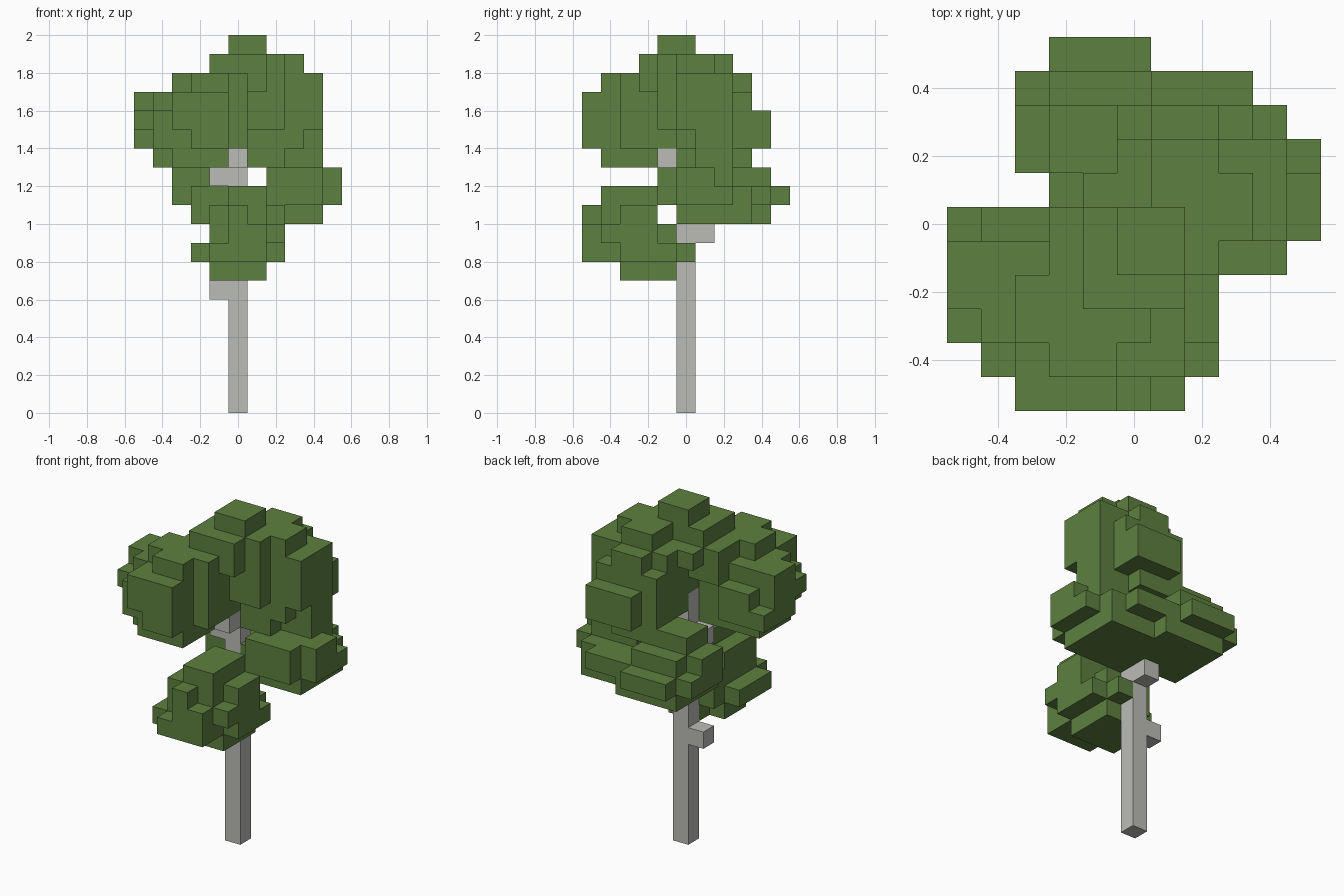
import bpy
import bmesh
import math
from mathutils import Vector

if "Cube" in bpy.data.objects:
    bpy.data.objects.remove(bpy.data.objects["Cube"], do_unlink=True)

UNIT = 0.1


def make_material(name, colour):
    mat = bpy.data.materials.new(name)
    mat.use_nodes = True
    mat.diffuse_color = colour
    mat.node_tree.nodes["Principled BSDF"].inputs["Base Color"].default_value = colour
    return mat


leaf_green = make_material("leaf_green", (0.11, 0.215, 0.05, 1))
bark_grey = make_material("bark_grey", (0.5, 0.5, 0.47, 1))

parts = {}     # part name -> set of filled cells
occupied = {}  # cell -> part name


def span(value):
    low, high = value if isinstance(value, tuple) else (value, value)
    return range(low, high + 1)


def fill(part, x, y, z):
    """Fill a block of cells, given inclusive ranges; earlier parts win."""
    cells = parts.setdefault(part, set())
    for i in span(x):
        for j in span(y):
            for k in span(z):
                if (i, j, k) not in occupied:
                    occupied[i, j, k] = part
                    cells.add((i, j, k))


def build(part, material):
    """Skin the exposed sides of a part and merge coplanar squares."""
    bm = bmesh.new()
    for cell in parts[part]:
        centre = Vector((cell[0], cell[1], cell[2] + 0.5)) * UNIT
        for axis in range(3):
            for sign in (-1, 1):
                beside = list(cell)
                beside[axis] += sign
                if tuple(beside) in occupied:
                    continue
                n = Vector((0, 0, 0))
                n[axis] = sign
                u = Vector((n.y, n.z, n.x))
                v = n.cross(u)
                half = UNIT / 2
                bm.faces.new([bm.verts.new(centre + (n + u * a + v * b) * half)
                              for a, b in ((-1, -1), (1, -1), (1, 1), (-1, 1))])
    bmesh.ops.remove_doubles(bm, verts=bm.verts, dist=UNIT / 100)
    bmesh.ops.dissolve_limit(bm, angle_limit=math.radians(1),
                             verts=bm.verts, edges=bm.edges)
    mesh = bpy.data.meshes.new(part)
    bm.to_mesh(mesh)
    bm.free()
    mesh.materials.append(material)
    obj = bpy.data.objects.new(part, mesh)
    bpy.context.scene.collection.objects.link(obj)


# Trunk with short branch stubs
wood = "trunk"
fill(wood, x=0, y=0, z=(0, 14))
fill(wood, x=-1, y=0, z=6)
fill(wood, x=0, y=1, z=9)
fill(wood, x=-1, y=0, z=12)
fill(wood, x=0, y=-1, z=13)

# Low clump in front of the trunk
low = "front_low_foliage"
fill(low, x=(-1, 1), y=(-3, -2), z=7)
fill(low, x=(0, 1), y=-1, z=7)
fill(low, x=(-1, 1), y=(-5, -1), z=8)
fill(low, x=1, y=0, z=8)
fill(low, x=-2, y=(-4, -2), z=8)
fill(low, x=2, y=(-3, -1), z=8)
fill(low, x=(-1, 1), y=(-4, -1), z=9)
fill(low, x=(0, 1), y=-5, z=9)
fill(low, x=2, y=(-4, -2), z=9)
fill(low, x=(-1, 1), y=(-4, -2), z=10)
fill(low, x=0, y=-5, z=10)
fill(low, x=2, y=(-3, -2), z=10)
fill(low, x=(0, 1), y=(-4, -2), z=11)

# Middle clump on the left side
side = "left_middle_foliage"
fill(side, x=(1, 4), y=(0, 3), z=10)
fill(side, x=(1, 4), y=(0, 3), z=11)
fill(side, x=(2, 4), y=-1, z=11)
fill(side, x=5, y=(0, 2), z=11)
fill(side, x=(2, 4), y=(-1, 2), z=12)
fill(side, x=5, y=(0, 1), z=12)

# Middle clump behind the trunk
back = "back_middle_foliage"
fill(back, x=(-2, 1), y=(1, 4), z=10)
fill(back, x=(-2, 3), y=(1, 4), z=11)
fill(back, x=-3, y=(2, 4), z=11)
fill(back, x=(-2, 0), y=5, z=11)
fill(back, x=(-2, 0), y=(2, 4), z=12)
fill(back, x=-3, y=(2, 3), z=12)
fill(back, x=(-2, 0), y=(2, 3), z=13)

# High clump on the front right
high = "right_high_foliage"
fill(high, x=(-3, -1), y=(-4, -1), z=13)
fill(high, x=-4, y=(-3, -1), z=13)
fill(high, x=(-4, -1), y=(-3, -1), z=(14, 16))
fill(high, x=(-3, -1), y=-4, z=(14, 16))
fill(high, x=-4, y=-4, z=(14, 15))
fill(high, x=0, y=(-3, -1), z=(14, 16))
fill(high, x=(-2, -1), y=-5, z=14)
fill(high, x=(-3, -1), y=-5, z=(15, 16))
fill(high, x=-5, y=(-2, -1), z=(14, 16))
fill(high, x=-5, y=-3, z=15)
fill(high, x=-5, y=0, z=14)
fill(high, x=(-4, -3), y=0, z=(14, 15))
fill(high, x=(-2, -1), y=0, z=16)
fill(high, x=(-2, -1), y=-4, z=17)
fill(high, x=(-2, 0), y=(-3, 0), z=17)
fill(high, x=-3, y=(-3, -2), z=17)

# Crown on the back left, with the peak
crown = "crown_foliage"
fill(crown, x=(1, 2), y=(0, 3), z=13)
fill(crown, x=(3, 4), y=(1, 2), z=13)
fill(crown, x=(1, 3), y=(0, 3), z=(14, 16))
fill(crown, x=0, y=(1, 3), z=(14, 16))
fill(crown, x=(1, 3), y=4, z=(14, 15))
fill(crown, x=4, y=(1, 2), z=14)
fill(crown, x=4, y=(0, 2), z=(15, 17))
fill(crown, x=(1, 2), y=-1, z=(15, 17))
fill(crown, x=1, y=-2, z=17)
fill(crown, x=0, y=0, z=(15, 16))
fill(crown, x=(0, 3), y=(0, 2), z=17)
fill(crown, x=(1, 2), y=3, z=17)
fill(crown, x=-1, y=1, z=17)
fill(crown, x=(-1, 1), y=(-2, 0), z=18)
fill(crown, x=2, y=(-1, 0), z=18)
fill(crown, x=(1, 2), y=(1, 2), z=18)
fill(crown, x=3, y=(0, 1), z=18)
fill(crown, x=(0, 1), y=(-1, 0), z=19)

for part in parts:
    build(part, bark_grey if part == wood else leaf_green)
